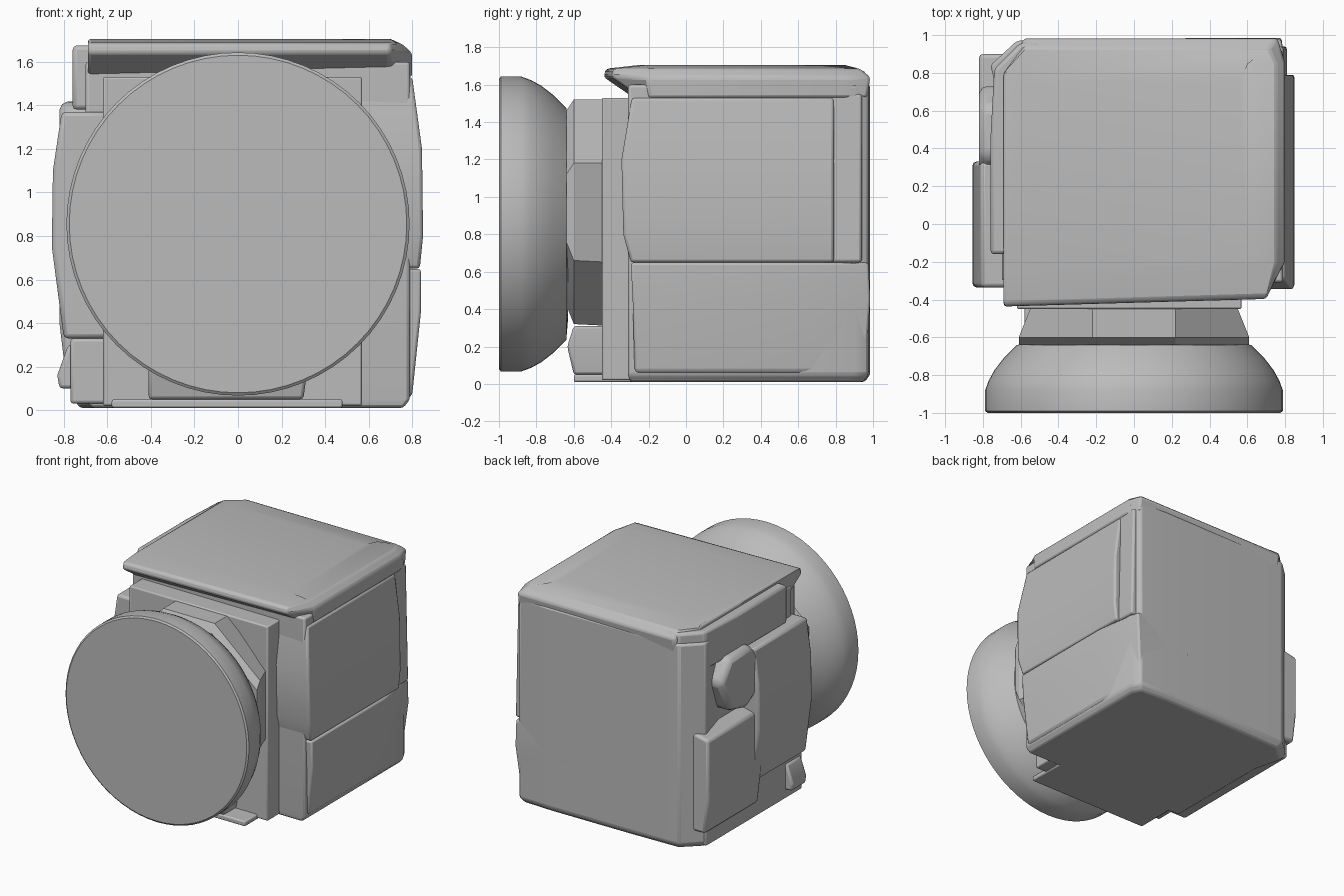
import bpy, bmesh, math
from mathutils import Vector

cube = bpy.data.objects.get("Cube")
if cube:
    bpy.data.objects.remove(cube, do_unlink=True)

grey = bpy.data.materials.new("plain_grey")
grey.use_nodes = True
GREY = (0.5, 0.5, 0.5, 1)
grey.diffuse_color = GREY
grey.node_tree.nodes["Principled BSDF"].inputs["Base Color"].default_value = GREY


def finish(name, bm, bevel=0.0, angle=30):
    bmesh.ops.recalc_face_normals(bm, faces=bm.faces)
    mesh = bpy.data.meshes.new(name)
    bm.to_mesh(mesh)
    bm.free()
    mesh.materials.append(grey)
    ob = bpy.data.objects.new(name, mesh)
    bpy.context.collection.objects.link(ob)
    if bevel:
        mod = ob.modifiers.new("soft_edges", "BEVEL")
        mod.width, mod.segments = bevel, 2
    bpy.ops.object.select_all(action="DESELECT")
    ob.select_set(True)
    bpy.context.view_layer.objects.active = ob
    bpy.ops.object.shade_smooth_by_angle(angle=math.radians(angle))
    return ob


def loft(name, axis, sections, bevel=0.0, angle=30):
    """Join matching outlines, each (position on axis, points), capping the ends."""
    bm = bmesh.new()
    loops = []
    for t, outline in sections:
        loop = []
        for p in outline:
            co = list(p)
            co.insert("xyz".index(axis), t)
            loop.append(bm.verts.new(co))
        loops.append(loop)
    for a, b in zip(loops, loops[1:]):
        for i in range(len(a)):
            j = (i + 1) % len(a)
            bm.faces.new((a[i], a[j], b[j], b[i]))
    bm.faces.new(loops[0])
    bm.faces.new(loops[-1])
    return finish(name, bm, bevel, angle)


def prism(name, profile, axis, lo, hi, bevel=0.0):
    return loft(name, axis, [(lo, profile), (hi, profile)], bevel)


def rect(x, y):
    return [(x[0], y[0]), (x[1], y[0]), (x[1], y[1]), (x[0], y[1])]


def block(name, x, y, z, bevel=0.015):
    return prism(name, rect(x, y), "z", z[0], z[1], bevel)


def circle(r, height, sides=64):
    return [(r * math.cos(math.tau * i / sides),
             height + r * math.sin(math.tau * i / sides)) for i in range(sides)]


# Central body with a cut rear corner, and the front box that carries the neck
plan = [(-0.70, -0.30), (0.79, -0.31), (0.79, 0.90), (0.75, 0.975), (0.5, 0.985),
        (-0.2, 0.98), (-0.62, 0.97), (-0.76, 0.84), (-0.70, 0.6)]
base = [(x * 0.96, y * 0.97) for x, y in plan]
loft("body", "z", [(0.01, base), (0.05, plan), (1.60, plan)], 0.015)
block("front_box", (-0.62, 0.57), (-0.45, 0.0), (0.02, 1.53), 0.01)


# Lid with a sloping front overhang and rounded plan
def lid_plan(front, edge, back):
    return [(-0.69, front), (0.70, front + 0.04), (edge, -0.20), (edge, 0.85),
            (edge - 0.04, back), (-0.58, back), (-0.69, 0.8)]


loft("lid", "z", [(1.53, lid_plan(-0.28, 0.80, 0.97)),
                  (1.64, lid_plan(-0.44, 0.80, 0.985)),
                  (1.685, lid_plan(-0.43, 0.75, 0.93)),
                  (1.705, lid_plan(-0.25, 0.60, 0.75))], 0.015)
prism("lid_side", [(-0.76, -0.16), (-0.6, -0.16), (-0.5, 0.96), (-0.60, 0.96),
                   (-0.74, 0.82), (-0.76, 0.45)], "z", 1.38, 1.675, 0.02)

# Right-hand (+x) wall: bulging upper panel and tapered lower block
loft("upper_side_panel", "z", [(0.65, rect((0.5, 0.835), (-0.295, 0.79))),
                               (0.80, rect((0.5, 0.85), (-0.335, 0.79))),
                               (1.20, rect((0.5, 0.845), (-0.345, 0.79))),
                               (1.53, rect((0.5, 0.80), (-0.29, 0.79)))], 0.015)
prism("corner_strip", [(0.5, 0.65), (0.81, 0.65), (0.79, 1.55), (0.5, 1.55)],
      "y", 0.7, 0.94, 0.015)


def lower_plan(edge, front, back):
    return [(0.3, front), (edge, front), (edge, 0.6), (edge - 0.06, back), (0.3, back)]


loft("lower_side_block", "z", [(0.03, lower_plan(0.75, -0.25, 0.92)),
                               (0.07, lower_plan(0.80, -0.275, 0.96)),
                               (0.45, lower_plan(0.84, -0.285, 0.985)),
                               (0.648, lower_plan(0.84, -0.295, 0.975))], 0.012)

# Opposite (-x) wall: panels, knobs and rail
prism("front_panel", [(-0.6, 0.33), (-0.80, 0.33), (-0.855, 0.75),
                      (-0.85, 1.1), (-0.81, 1.37), (-0.6, 1.37)],
      "y", -0.335, 0.33, 0.02)
prism("rear_panel", [(-0.6, 0.15), (-0.79, 0.15), (-0.82, 0.4),
                     (-0.82, 0.88), (-0.6, 0.93)], "y", 0.24, 0.90, 0.02)
prism("side_knob", [(0.25, 1.05), (0.42, 0.95), (0.62, 1.0), (0.74, 1.25),
                    (0.62, 1.41), (0.36, 1.42), (0.26, 1.3)],
      "x", -0.82, -0.6, 0.04)
block("base_rail", (-0.77, -0.5), (-0.33, 0.85), (0.03, 0.33))
prism("base_knob", [(-0.7, 0.1), (-0.82, 0.1), (-0.83, 0.16), (-0.78, 0.3),
                    (-0.7, 0.3)], "y", -0.3, -0.12, 0.015)


# Faceted neck: an octagon that narrows sideways towards the body
def octagon(half, low, high):
    return [(sx * w, z) for sx, w, z in (
        (1, half, low + 0.34), (1, half, high - 0.34), (1, 0.22, high), (-1, 0.22, high),
        (-1, half, high - 0.34), (-1, half, low + 0.34), (-1, 0.22, low), (1, 0.22, low))]


loft("neck", "y", [(-0.64, octagon(0.61, 0.42, 1.46)),
                   (-0.60, octagon(0.61, 0.32, 1.52)),
                   (-0.40, octagon(0.53, 0.31, 1.52))], 0, 20)

# Round bowl with a flat front
loft("bowl", "y", [(y, circle(r, 0.855)) for r, y in (
    (0.775, -1.0), (0.788, -0.99), (0.788, -0.88), (0.77, -0.83), (0.74, -0.775),
    (0.69, -0.71), (0.62, -0.64), (0.5, -0.63))])

# Foot beneath the neck
loft("foot_block", "z", [(0.05, rect((-0.41, 0.30), (-0.60, -0.4))),
                         (0.20, rect((-0.41, 0.32), (-0.635, -0.4))),
                         (0.31, rect((-0.41, 0.32), (-0.60, -0.4)))], 0.015)
block("foot_plate", (-0.58, 0.48), (-0.60, -0.25), (0.01, 0.05), 0.01)
